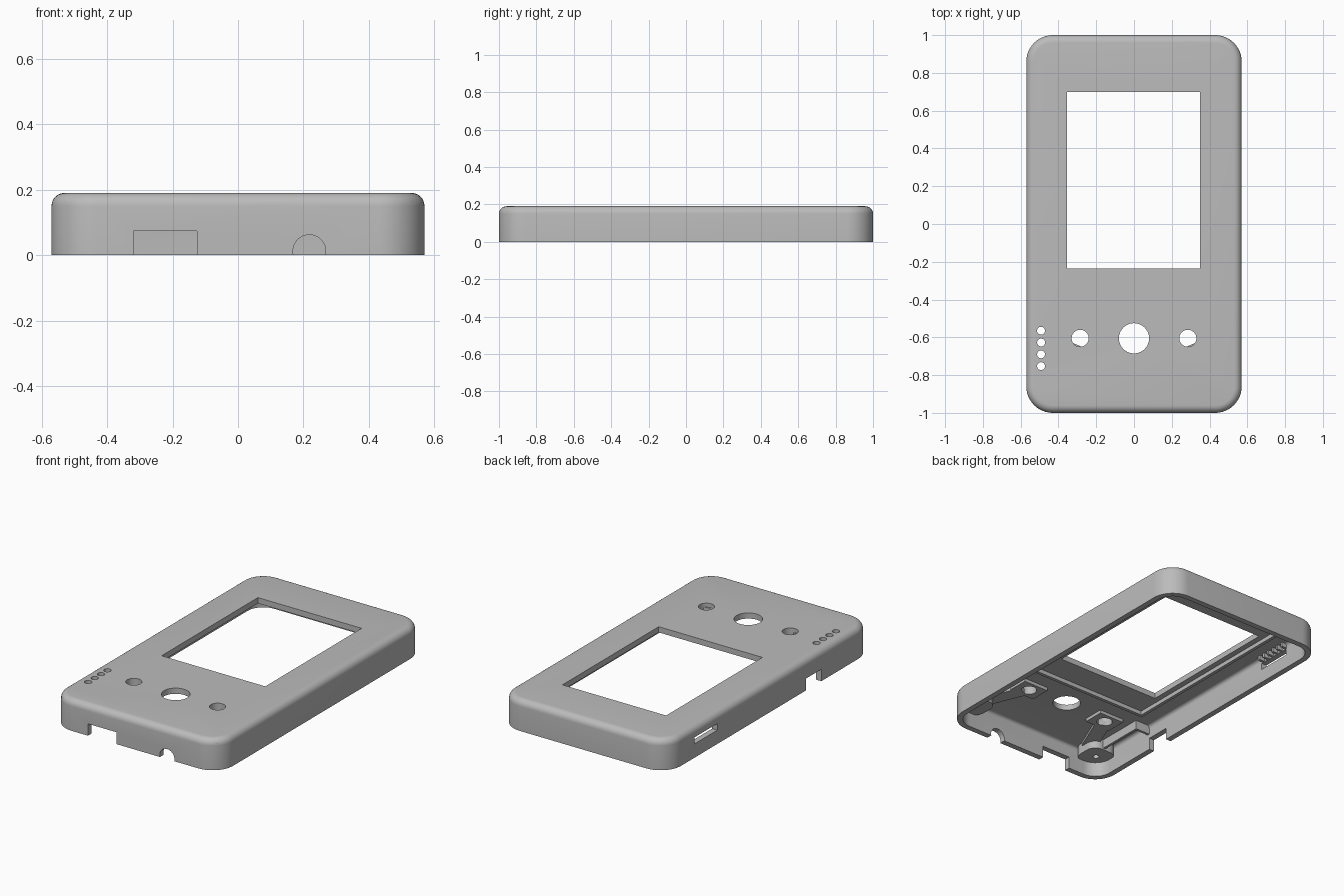
import bpy, bmesh, math
from mathutils import Matrix, Vector

cube = bpy.data.objects.get("Cube")
if cube:
    bpy.data.objects.remove(cube, do_unlink=True)

grey = bpy.data.materials.new("grey_plastic")
grey.use_nodes = True
COLOUR = (0.5, 0.5, 0.5, 1)
grey.diffuse_color = COLOUR
grey.node_tree.nodes["Principled BSDF"].inputs["Base Color"].default_value = COLOUR


def finish(bm, name):
    bmesh.ops.recalc_face_normals(bm, faces=bm.faces)
    mesh = bpy.data.meshes.new(name)
    bm.to_mesh(mesh)
    bm.free()
    mesh.materials.append(grey)
    ob = bpy.data.objects.new(name, mesh)
    bpy.context.collection.objects.link(ob)
    return ob


def box(name, x0, x1, y0, y1, z0, z1):
    bm = bmesh.new()
    bmesh.ops.create_cube(bm, size=1)
    for v in bm.verts:
        v.co = Vector(((x0, x1)[v.co.x > 0], (y0, y1)[v.co.y > 0], (z0, z1)[v.co.z > 0]))
    return finish(bm, name)


def cylinder(name, centre, radius, depth, along_y=False, sides=40):
    bm = bmesh.new()
    bmesh.ops.create_cone(bm, cap_ends=True, segments=sides, radius1=radius,
                          radius2=radius, depth=depth)
    if along_y:
        bmesh.ops.rotate(bm, verts=bm.verts, matrix=Matrix.Rotation(math.pi / 2, 3, 'X'))
    bmesh.ops.translate(bm, verts=bm.verts, vec=centre)
    return finish(bm, name)


def rounded_slab(name, hx, hy, z0, z1, corner, fillet):
    """Rounded rectangle prism with a filleted top edge."""
    bm = bmesh.new()
    outline = []
    for i, (sx, sy) in enumerate(((1, 1), (-1, 1), (-1, -1), (1, -1))):
        for k in range(13):
            a = math.pi / 2 * (i + k / 12)
            outline.append((sx * (hx - corner), sy * (hy - corner), math.cos(a), math.sin(a)))
    rings = [(corner, z0)]
    for k in range(7):
        a = math.pi / 2 * k / 6
        rings.append((corner - fillet * (1 - math.cos(a)), z1 - fillet * (1 - math.sin(a))))
    loops = [[bm.verts.new((x + r * c, y + r * s, z)) for x, y, c, s in outline]
             for r, z in rings]
    n = len(outline)
    for low, high in zip(loops, loops[1:]):
        for j in range(n):
            bm.faces.new((low[j], low[(j + 1) % n], high[(j + 1) % n], high[j]))
    bm.faces.new(loops[0])
    bm.faces.new(loops[-1])
    return finish(bm, name)


def combine(ob, tool, operation):
    """Apply a boolean and discard the tool."""
    tool.hide_render = True
    mod = ob.modifiers.new("boolean", 'BOOLEAN')
    mod.operation, mod.solver, mod.object = operation, 'EXACT', tool
    graph = bpy.context.evaluated_depsgraph_get()
    mesh = bpy.data.meshes.new_from_object(ob.evaluated_get(graph))
    ob.modifiers.clear()
    ob.data = mesh
    bpy.data.objects.remove(tool, do_unlink=True)


def arm(name, start, end, width, z0, z1):
    a, b = Vector(start), Vector(end)
    d = b - a
    ob = box(name, 0, d.length, -width / 2, width / 2, z0, z1)
    ob.data.transform(Matrix.Translation((a.x, a.y, 0)) @
                      Matrix.Rotation(math.atan2(d.y, d.x), 4, 'Z'))
    return ob


HX, HY, TOP, WALL, CEIL = 0.57, 1.0, 0.19, 0.035, 0.155
shell = rounded_slab("front_shell", HX, HY, 0, TOP, 0.14, 0.04)
cavity = rounded_slab("cavity", HX - WALL, HY - WALL, -0.1, CEIL, 0.105, 0.02)
combine(shell, cavity, 'DIFFERENCE')

# Button pads and arms, front corner bosses
parts = []
for side, label in ((1, "left"), (-1, "right")):
    xs = sorted((side * 0.20, side * 0.37))
    parts.append(box(label + "_button_pad", *xs, -0.67, -0.54, 0.135, CEIL + 0.01))
    parts.append(arm(label + "_button_arm", (side * 0.30, -0.64), (side * 0.40, -0.88),
                     0.09, 0.135, CEIL + 0.01))
    boss = rounded_slab(label + "_corner_boss", 0.09, 0.09, 0.09, CEIL + 0.01, 0.06, 0.001)
    boss.data.transform(Matrix.Translation((side * 0.455, -0.885, 0)))
    combine(boss, cylinder("screw_hole", (side * 0.455, -0.885, 0.09), 0.018, 0.08), 'DIFFERENCE')
    parts.append(boss)

# Raised frame holding the screen
for name, dims in (("screen_rib_front", (-0.41, 0.41, -0.42, -0.40)),
                   ("screen_rib_right", (-0.41, -0.39, -0.41, 0.85)),
                   ("screen_rib_left", (0.39, 0.41, -0.41, 0.85))):
    parts.append(box(name, *dims, 0.13, CEIL + 0.01))

# Low wall around the indicator holes
parts.append(box("indicator_wall_side", -0.45, -0.435, -0.81, -0.50, 0.10, CEIL + 0.01))
parts.append(box("indicator_wall_end", -0.545, -0.435, -0.515, -0.50, 0.10, CEIL + 0.01))

# Small ribs beside the switch slot
for i in range(6):
    y = 0.52 + i * 0.04
    parts.append(box(f"switch_rib_{i + 1}", -0.545, -0.50, y, y + 0.015, 0.128, CEIL + 0.01))

# Openings through the top face
combine(shell, box("screen_window", -0.355, 0.35, -0.235, 0.70, 0.1, 0.3), 'DIFFERENCE')
combine(shell, cylinder("main_button_hole", (0, -0.605, 0.2), 0.08, 0.2), 'DIFFERENCE')
for side in (1, -1):
    for target in [shell] + [p for p in parts if p.name == ("left" if side > 0 else "right") + "_button_pad"]:
        combine(target, cylinder("button_hole", (side * 0.285, -0.605, 0.2), 0.045, 0.2), 'DIFFERENCE')
for i in range(4):
    combine(shell, cylinder("indicator_hole", (-0.492, -0.565 - i * 0.0625, 0.2), 0.021, 0.2, sides=24),
            'DIFFERENCE')

# Openings through the walls
combine(shell, box("charge_port", -0.32, -0.125, -1.1, -0.94, -0.1, 0.073), 'DIFFERENCE')
combine(shell, cylinder("audio_port", (0.218, -1, 0.012), 0.05, 0.12, True), 'DIFFERENCE')
combine(shell, box("side_notch", -0.65, -0.50, -0.50, -0.35, -0.1, 0.073), 'DIFFERENCE')
combine(shell, box("switch_slot", -0.65, -0.50, 0.51, 0.73, 0.085, 0.125), 'DIFFERENCE')

# Smooth the rounded edges, keep the sharp ones
bpy.ops.object.select_all(action='DESELECT')
for ob in [shell] + parts:
    ob.select_set(True)
bpy.context.view_layer.objects.active = shell
bpy.ops.object.shade_smooth_by_angle(angle=math.radians(35))
